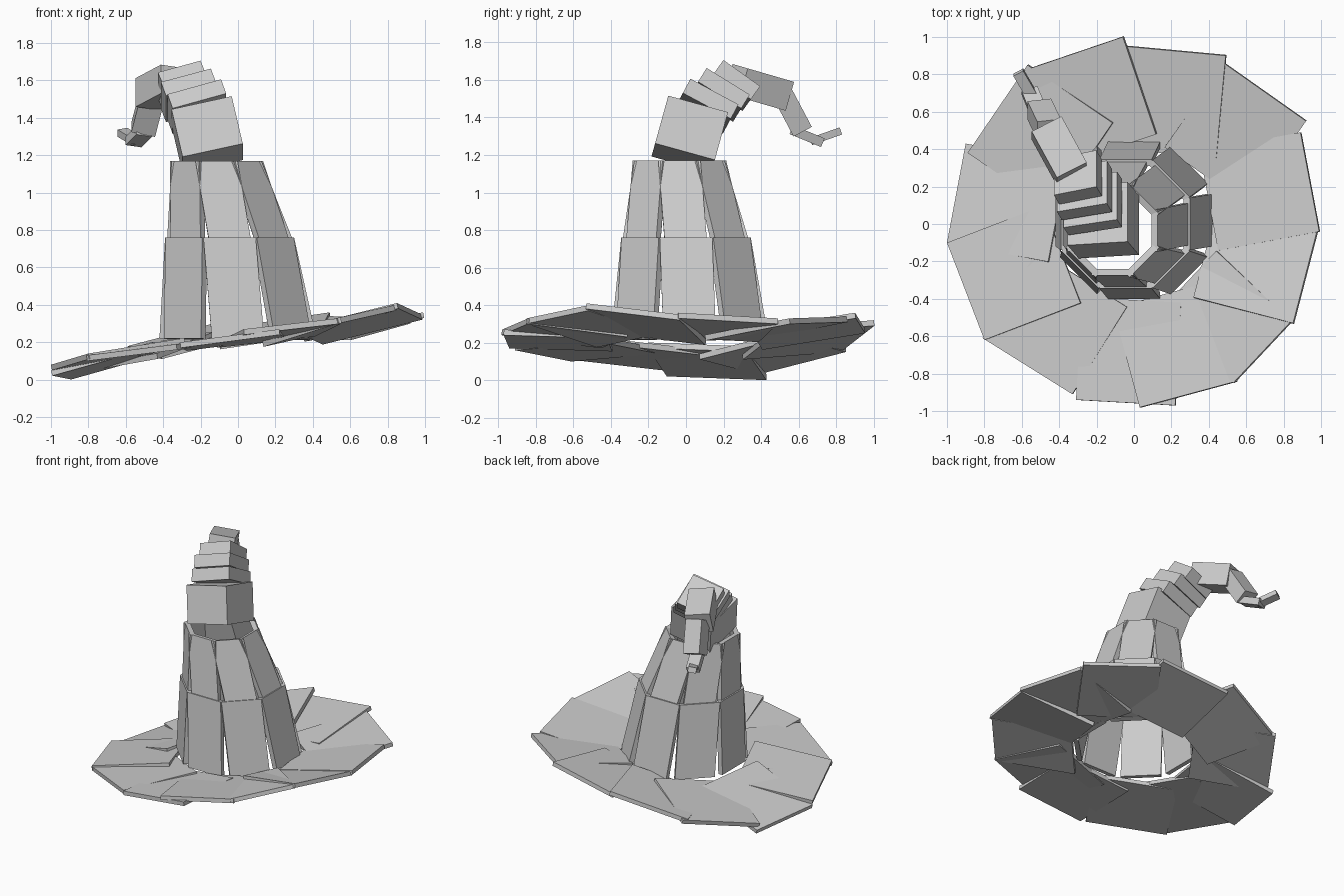
import bpy, bmesh, math
from mathutils import Vector as V


def prism(name, quad, offset):
    """Solid slab from four corners pushed along an offset vector."""
    bm = bmesh.new()
    a = [bm.verts.new(p) for p in quad]
    b = [bm.verts.new(p + offset) for p in quad]
    bm.faces.new(a[::-1])
    bm.faces.new(b)
    for i in range(4):
        j = (i + 1) % 4
        bm.faces.new((a[i], a[j], b[j], b[i]))
    bmesh.ops.recalc_face_normals(bm, faces=bm.faces)
    me = bpy.data.meshes.new(name)
    bm.to_mesh(me)
    bm.free()
    ob = bpy.data.objects.new(name, me)
    bpy.context.collection.objects.link(ob)
    return ob


# Brim: overlapping square slabs, each given by its outer edge (x, y, z)
edges = [
    ((0.49, 0.90, 0.36), (-0.05, 0.95, 0.28)),
    ((0.92, 0.55, 0.33), (0.48, 0.86, 0.34)),
    ((0.99, -0.04, 0.36), (0.89, 0.49, 0.33)),
    ((0.85, -0.53, 0.41), (0.98, -0.03, 0.35)),
    ((0.53, -0.85, 0.33), (0.84, -0.52, 0.40)),
    ((0.03, -0.98, 0.27), (0.55, -0.84, 0.33)),
    ((-0.31, -0.94, 0.20), (0.22, -0.97, 0.27)),
    ((-0.81, -0.61, 0.13), (-0.33, -0.91, 0.19)),
    ((-1.00, -0.10, 0.08), (-0.80, -0.62, 0.14)),
    ((-0.90, 0.43, 0.03), (-1.00, -0.10, 0.05)),
    ((-0.57, 0.85, 0.18), (-0.89, 0.38, 0.06)),
    ((-0.06, 1.00, 0.32), (-0.59, 0.82, 0.18)),
]
for i, (p, q) in enumerate(edges):
    p, q = V(p), V(q)
    e = q - p
    inward = V((-e.y, e.x, 0)).normalized()
    mid = (p + q) / 2
    if inward.dot(mid) > 0:
        inward = -inward
    step = inward * 0.55
    step.z = 0.22 + 0.07 * (mid + step).x - mid.z
    n = e.cross(step).normalized()
    if n.z > 0:
        n = -n
    prism(f"brim_slab_{i}", [p, q, q + step, p + step], n * 0.03)


# Crown: two leaning tiers of eight straight planks
def tier(name, c0, r0, c1, r1, width):
    for k in range(8):
        a = k * math.pi / 4
        out = V((math.cos(a), math.sin(a), 0))
        side = V((-out.y, out.x, 0)) * width / 2
        lo, hi = V(c0) + out * r0, V(c1) + out * r1
        n = side.cross(hi - lo).normalized()
        if n.dot(out) > 0:
            n = -n
        prism(f"{name}_{k}", [lo - side, lo + side, hi + side, hi - side], n * 0.035)


tier("lower_crown_plank", (0.0, 0.02, 0.22), 0.42, (-0.045, 0.0, 0.76), 0.345, 0.28)
tier("upper_crown_plank", (-0.04, 0.0, 0.73), 0.34, (-0.115, -0.035, 1.17), 0.24, 0.225)

# Bent tip: blocks along a hooked path (centre, direction, width, depth, length)
blocks = [
    ((-0.165, 0.02, 1.31), (-0.22, 0.26, 0.94), 0.33, 0.33, 0.27),
    ((-0.22, 0.11, 1.46), (-0.30, 0.45, 0.84), 0.30, 0.29, 0.09),
    ((-0.265, 0.18, 1.52), (-0.30, 0.50, 0.81), 0.28, 0.27, 0.09),
    ((-0.30, 0.25, 1.57), (-0.32, 0.55, 0.77), 0.24, 0.24, 0.09),
    ((-0.40, 0.39, 1.56), (-0.47, 0.86, -0.25), 0.18, 0.16, 0.29),
    ((-0.48, 0.56, 1.44), (-0.22, 0.45, -0.85), 0.13, 0.11, 0.24),
    ((-0.53, 0.645, 1.30), (-0.35, 0.85, -0.35), 0.09, 0.05, 0.16),
    ((-0.58, 0.745, 1.30), (-0.50, 0.85, 0.30), 0.06, 0.04, 0.16),
]
for i, (c, d, w, t, length) in enumerate(blocks):
    c, d = V(c), V(d).normalized()
    x = V((1, 0, 0))
    x = (x - d * x.dot(d)).normalized()
    y = d.cross(x)
    x, y = x * w / 2, y * t / 2
    base = c - d * length / 2
    prism(f"tip_block_{i}", [base - x - y, base + x - y, base + x + y, base - x + y], d * length)
